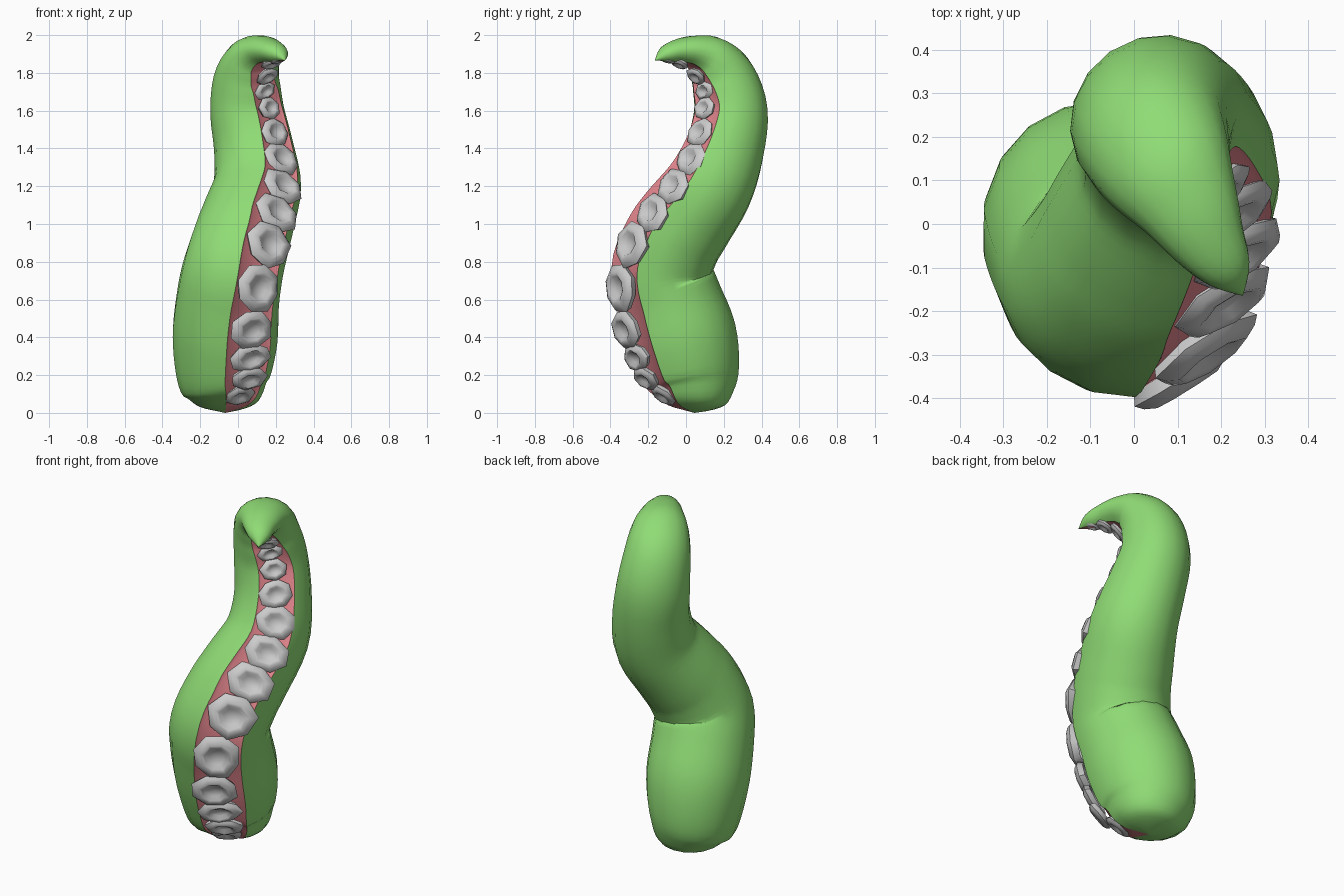
import bpy, bmesh, math, random
from mathutils import Vector

if "Cube" in bpy.data.objects:
    bpy.data.objects.remove(bpy.data.objects["Cube"])

random.seed(4)


def material(name, color):
    m = bpy.data.materials.new(name)
    m.diffuse_color = color
    m.use_nodes = True
    m.node_tree.nodes["Principled BSDF"].inputs["Base Color"].default_value = m.diffuse_color
    return m


def skin(name, rows, closed=False, mat=None, angle=180):
    """Join rows of points into a smooth surface."""
    bm = bmesh.new()
    grid = [[bm.verts.new(p) for p in row] for row in rows]
    n = len(rows[0])
    for a, b in zip(grid, grid[1:]):
        for j in range(n if closed else n - 1):
            k = (j + 1) % n
            bm.faces.new((a[j], a[k], b[k], b[j]))
    bmesh.ops.remove_doubles(bm, verts=bm.verts, dist=0.0004)
    me = bpy.data.meshes.new(name)
    bm.to_mesh(me)
    bm.free()
    me.shade_smooth()
    if angle < 180:
        me.set_sharp_from_angle(angle=math.radians(angle))
    ob = bpy.data.objects.new(name, me)
    bpy.context.collection.objects.link(ob)
    if mat:
        me.materials.append(mat)
    return ob


def spline(keys, sub):
    """Catmull-Rom through tuples of any length."""
    k = [keys[0]] + keys + [keys[-1]]
    out = []
    for p0, p1, p2, p3 in zip(k, k[1:], k[2:], k[3:]):
        for i in range(sub):
            t = i / sub
            out.append([0.5 * (2 * b + (c - a) * t + (2 * a - 5 * b + 4 * c - d) * t * t
                               + (3 * b - a - 3 * c + d) * t ** 3)
                        for a, b, c, d in zip(p0, p1, p2, p3)])
    return out + [list(keys[-1])]


def frames(points, headings):
    """Tangent, strip direction and sideways direction at each point."""
    out = []
    for i, deg in enumerate(headings):
        t = (points[min(i + 1, len(points) - 1)] - points[max(i - 1, 0)]).normalized()
        a = math.radians(deg + 90)
        d = Vector((math.cos(a), math.sin(a), 0)).cross(t).normalized()
        out.append((t, d, t.cross(d)))
    return out


# Centre line: x, y, z, radius towards strip, radius sideways, strip heading
keys = [
    (-0.068, 0.045, 0.0, 0.0, 0.0, -61),
    (-0.068, 0.047, 0.035, 0.135, 0.14, -61),
    (-0.07, 0.048, 0.10, 0.20, 0.21, -61),
    (-0.08, 0.035, 0.20, 0.25, 0.25, -61),
    (-0.07, -0.01, 0.40, 0.28, 0.28, -61),
    (-0.055, -0.08, 0.60, 0.268, 0.275, -59),
    (-0.03, -0.122, 0.75, 0.26, 0.268, -57),
    (0.012, -0.072, 0.90, 0.255, 0.26, -54),
    (0.05, 0.005, 1.02, 0.25, 0.25, -52),
    (0.098, 0.13, 1.20, 0.23, 0.232, -50),
    (0.08, 0.21, 1.40, 0.205, 0.21, -49),
    (0.045, 0.24, 1.60, 0.185, 0.20, -46),
    (0.045, 0.20, 1.77, 0.165, 0.18, -47),
    (0.08, 0.125, 1.875, 0.125, 0.155, -50),
    (0.125, 0.045, 1.915, 0.085, 0.12, -54),
    (0.172, -0.04, 1.917, 0.062, 0.088, -54),
    (0.218, -0.11, 1.898, 0.042, 0.055, -54),
    (0.25, -0.165, 1.867, 0.0, 0.0, -54),
]
path = spline(keys, 4)
centres = [Vector(p[:3]) for p in path]
fr = frames(centres, [p[5] for p in path])

# Cross-section: round back, flat strip in front
edge = math.atan2(0.47, 0.96)
N = 15
back = []
for i in range(N + 1):
    a = edge + (2 * math.pi - 2 * edge) * i / N
    r = 1.06 if i in (0, N) else 1.03 if i in (1, N - 1) else 1.0
    back.append((r * math.cos(a), r * math.sin(a)))
front = [back[-1], (0.92, -0.4), (0.92, 0.0), (0.92, 0.4), back[0]]


def sweep(section):
    return [[c + d * (u * p[3]) + s * (v * p[4]) for u, v in section]
            for c, p, (t, d, s) in zip(centres, path, fr)]


skin("tentacle_body", sweep(back), mat=material("green_skin", (0.28, 0.72, 0.18, 1)))
skin("sucker_strip", sweep(front), mat=material("pink_strip", (0.8, 0.25, 0.28, 1)))

# Suckers: x, y, z, half width, heading
suckers = [
    (0.01, -0.125, 0.09, 0.085, -60), (0.06, -0.22, 0.18, 0.11, -60),
    (0.07, -0.265, 0.29, 0.122, -60), (0.075, -0.325, 0.44, 0.124, -60),
    (0.11, -0.355, 0.66, 0.132, -58), (0.165, -0.295, 0.89, 0.137, -55),
    (0.21, -0.18, 1.06, 0.135, -52), (0.242, -0.07, 1.20, 0.13, -50),
    (0.23, 0.02, 1.345, 0.107, -49), (0.197, 0.07, 1.485, 0.09, -48),
    (0.17, 0.095, 1.615, 0.077, -47), (0.145, 0.095, 1.705, 0.074, -48),
    (0.16, 0.05, 1.78, 0.066, -50), (0.18, -0.035, 1.845, 0.058, -54),
    (0.21, -0.095, 1.862, 0.038, -54),
]
# Cup profile: radius, height
cup = [(0.85, -0.3), (1.0, -0.04), (0.88, 0.09), (0.66, 0.2), (0.52, 0.16),
       (0.34, 0.0), (0.0, -0.05)]
pts = [Vector(s[:3]) for s in suckers]
for i, (p, (t, d, s)) in enumerate(zip(pts, frames(pts, [q[4] for q in suckers]))):
    near = [(p - pts[j]).length for j in (i - 1, i + 1) if 0 <= j < len(pts)]
    w = suckers[i][3]
    h = min(0.5 * sum(near) / len(near) * 1.12, w * 1.0)
    deep = 0.5 * (w + h)
    sides = random.choice((7, 8))
    turn = random.random()
    wob = [random.uniform(0.95, 1.08) for _ in range(sides)]
    rows = []
    for r, z in cup:
        rows.append([p + d * (z * deep)
                     + s * (w * r * wob[j] * math.cos((j + turn) * 2 * math.pi / sides))
                     + t * (h * r * wob[j] * math.sin((j + turn) * 2 * math.pi / sides))
                     for j in range(sides)])
    skin(f"sucker_{i + 1:02d}", rows, closed=True, angle=50)
